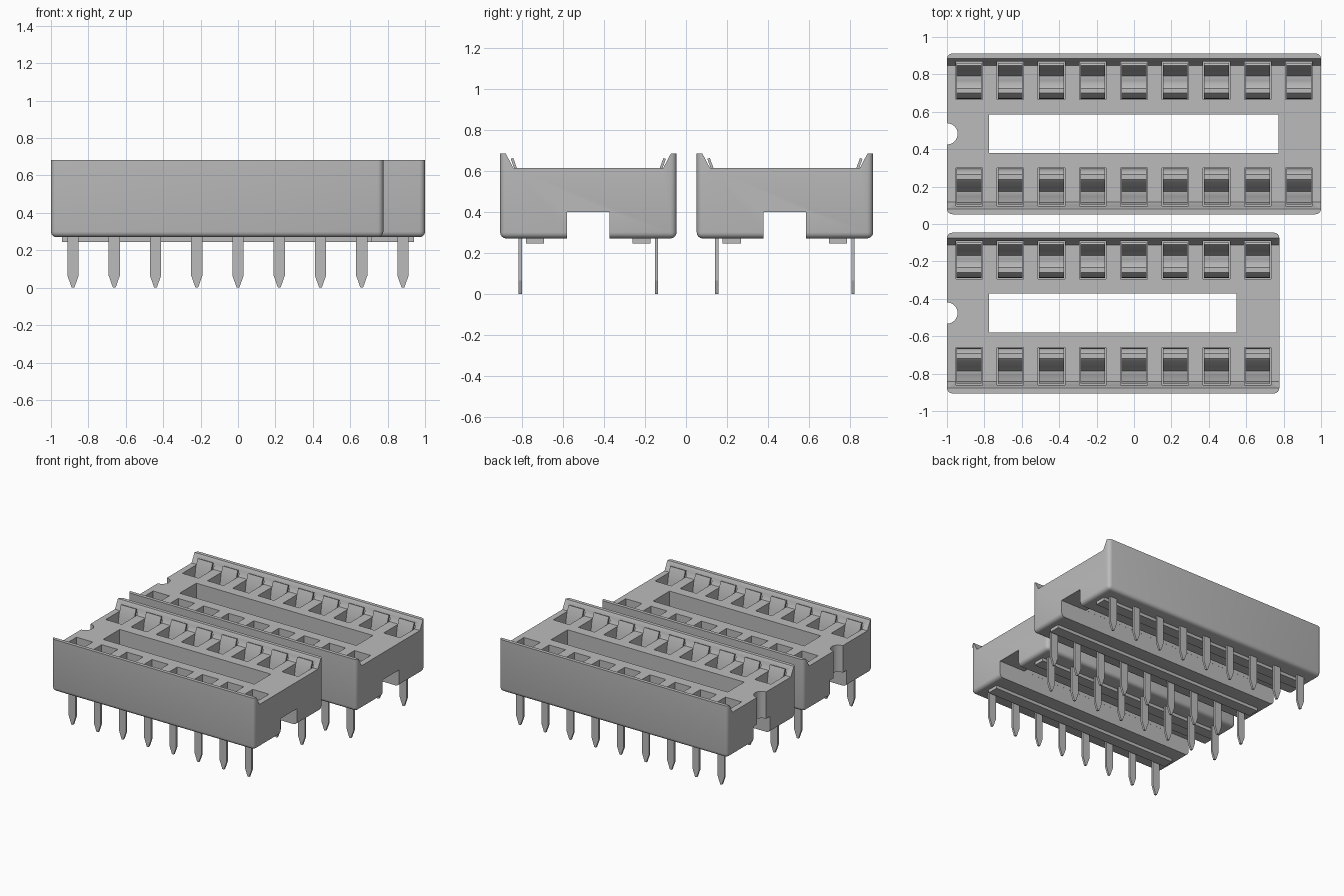
import bpy, bmesh, math
from mathutils import Vector

if "Cube" in bpy.data.objects:
    bpy.data.objects.remove(bpy.data.objects["Cube"])

grey = bpy.data.materials.new("mid_grey")
grey.diffuse_color = (0.5, 0.5, 0.5, 1)
grey.use_nodes = True
grey.node_tree.nodes["Principled BSDF"].inputs["Base Color"].default_value = grey.diffuse_color
PITCH, FIRST = 0.2205, -0.882


def finish(bm, name):
    bmesh.ops.recalc_face_normals(bm, faces=bm.faces)
    me = bpy.data.meshes.new(name)
    bm.to_mesh(me)
    bm.free()
    me.materials.append(grey)
    ob = bpy.data.objects.new(name, me)
    bpy.context.collection.objects.link(ob)
    return ob


def prism(bm, pts, axis, a, b):
    """Extrude a 2D outline along x (outline in y,z) or along y (outline in x,z)."""
    def at(p, t):
        return (t, p[0], p[1]) if axis == "x" else (p[0], t, p[1])
    lo = [bm.verts.new(at(p, a)) for p in pts]
    hi = [bm.verts.new(at(p, b)) for p in pts]
    n = len(pts)
    bm.faces.new(lo)
    bm.faces.new(hi[::-1])
    for i in range(n):
        bm.faces.new((lo[i], lo[(i + 1) % n], hi[(i + 1) % n], hi[i]))


def box(bm, x0, x1, y0, y1, z0, z1):
    prism(bm, [(y0, z0), (y1, z0), (y1, z1), (y0, z1)], "x", x0, x1)


def ribbon(line, t):
    """Closed outline of a sheet of thickness t along a centre line."""
    left, right = [], []
    for i, p in enumerate(line):
        d = (Vector(line[min(i + 1, len(line) - 1)]) - Vector(line[max(i - 1, 0)])).normalized()
        n = Vector((-d.y, d.x)) * t / 2
        left.append(tuple(Vector(p) + n))
        right.append(tuple(Vector(p) - n))
    return left + right[::-1]


def cut(ob, bm):
    cutter = finish(bm, "cutter")
    cutter.hide_render = True
    mod = ob.modifiers.new("cut", "BOOLEAN")
    mod.operation, mod.solver, mod.object = "DIFFERENCE", "EXACT", cutter
    bpy.context.view_layer.objects.active = ob
    bpy.ops.object.modifier_apply(modifier=mod.name)
    bpy.data.objects.remove(cutter)


def smooth(ob):
    ob.data.shade_smooth()
    ob.data.set_sharp_from_angle(angle=math.radians(35))


# spring contact: lip against the rim, valley, then a rounded inner hump
LEAF = [(0.372, 0.66), (0.352, 0.605), (0.342, 0.55), (0.33, 0.47), (0.312, 0.435),
        (0.295, 0.45), (0.28, 0.50), (0.263, 0.54), (0.24, 0.562), (0.22, 0.562),
        (0.204, 0.545), (0.196, 0.51), (0.193, 0.44), (0.193, 0.34)]


def socket(label, x1, yc, count):
    x0 = -1.0
    xs = [FIRST + PITCH * i for i in range(count)]

    # housing with raised rims and rounded outer edges
    bm = bmesh.new()
    half = [(0.43, 0.27), (0.43, 0.683), (0.402, 0.683), (0.365, 0.613)]
    outline = half + [(-y, z) for y, z in half[::-1]]
    prism(bm, [(yc + y, z) for y, z in outline], "x", x0, x1)
    edges = []
    for e in bm.edges:
        a, b = e.verts[0].co, e.verts[1].co
        bottom = max(a.z, b.z) < 0.28
        corner = abs(a.x - b.x) < 1e-5 and abs(a.y - b.y) < 1e-5 and abs(abs(a.y - yc) - 0.43) < 1e-4
        if bottom or corner:
            edges.append(e)
    bmesh.ops.bevel(bm, geom=edges, offset=0.03, segments=4, profile=0.5, affect="EDGES")
    body = finish(bm, label + "_housing")

    # channel underneath, open window, end notch, contact pockets
    bm = bmesh.new()
    box(bm, x0 - 0.1, x1 + 0.1, yc - 0.104, yc + 0.104, 0.1, 0.40)
    cut(body, bm)
    bm = bmesh.new()
    box(bm, -0.775, x1 - 0.228, yc - 0.1035, yc + 0.1035, 0.35, 0.9)
    cut(body, bm)
    bm = bmesh.new()
    ret = bmesh.ops.create_cone(bm, cap_ends=True, segments=32, radius1=0.057, radius2=0.057, depth=1)
    bmesh.ops.translate(bm, verts=ret["verts"], vec=(x0, yc, 0.6))
    cut(body, bm)
    bm = bmesh.new()
    for x in xs:
        for s in (-1, 1):
            ya, yb = sorted((yc + s * 0.183, yc + s * 0.386))
            box(bm, x - 0.071, x + 0.071, ya, yb, 0.32, 0.8)
    cut(body, bm)
    smooth(body)

    # standoff strips under the housing
    bm = bmesh.new()
    for s in (-1, 1):
        ya, yb = sorted((yc + s * 0.215, yc + s * 0.303))
        box(bm, -0.94, x1 - 0.06, ya, yb, 0.245, 0.28)
    finish(bm, label + "_standoff_strips")

    # contacts and pointed pins
    leaves, pins = bmesh.new(), bmesh.new()
    shape = ribbon(LEAF, 0.013)
    for x in xs:
        for s in (-1, 1):
            prism(leaves, [(yc + s * y, z) for y, z in shape], "x", x - 0.066, x + 0.066)
            tip = [(-0.03, 0.34), (-0.03, 0.065), (-0.007, 0), (0.007, 0), (0.03, 0.065), (0.03, 0.34)]
            y = yc + s * 0.332
            prism(pins, [(x + a, z) for a, z in tip], "y", y - 0.008, y + 0.008)
    smooth(finish(leaves, label + "_spring_contacts"))
    finish(pins, label + "_pins")


socket("long_socket", 1.0, 0.482, 9)
socket("short_socket", 0.777, -0.476, 8)
